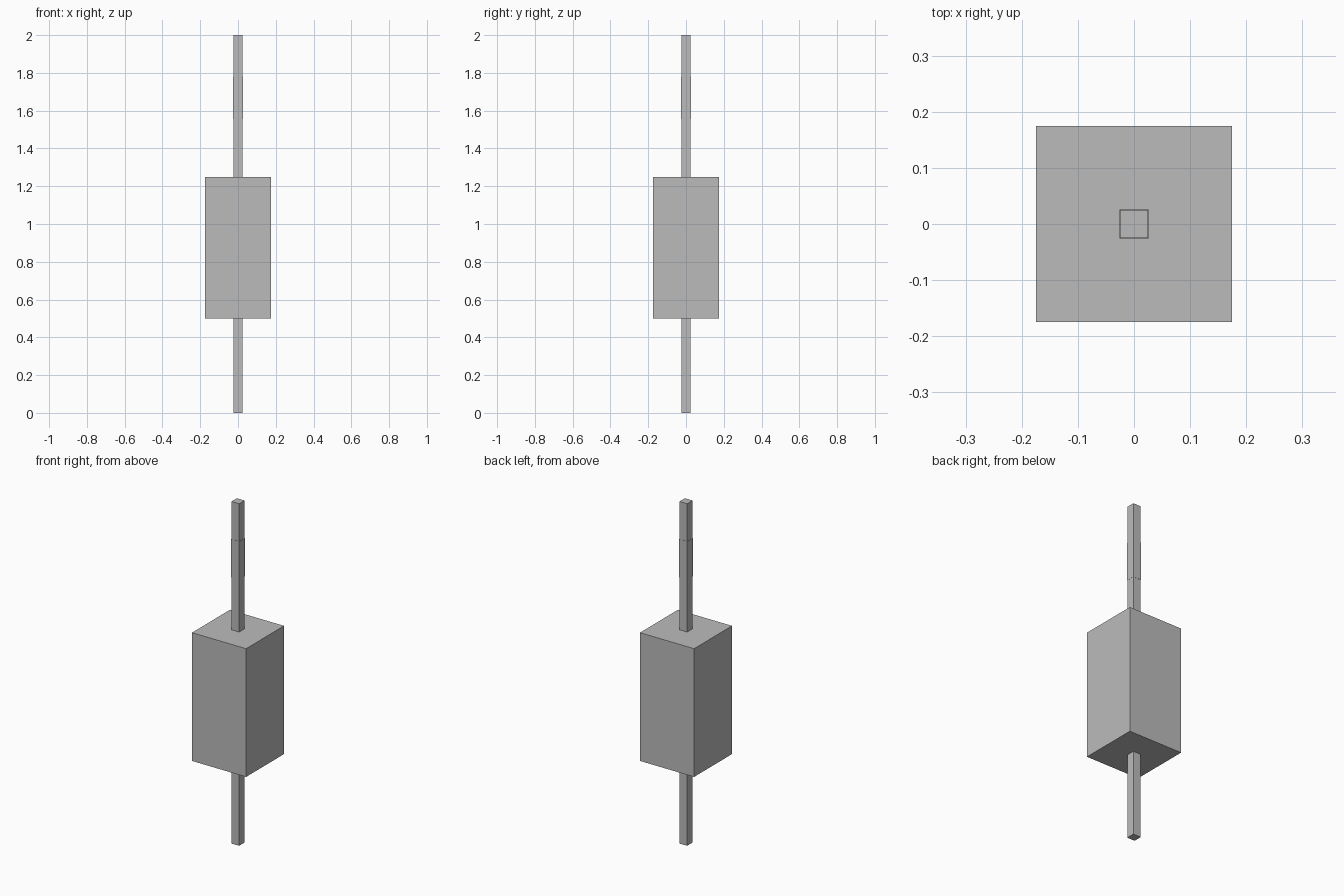
import bpy

cube = bpy.data.objects.get("Cube")
if cube:
    bpy.data.objects.remove(cube, do_unlink=True)

GREY = (0.5, 0.5, 0.5, 1)
grey = bpy.data.materials.new("plain grey")
grey.use_nodes = True
grey.diffuse_color = GREY
grey.node_tree.nodes["Principled BSDF"].inputs["Base Color"].default_value = GREY


def square_block(name, width, bottom, top):
    """Upright square block centred on the z axis."""
    bpy.ops.mesh.primitive_cube_add(size=1, location=(0, 0, (bottom + top) / 2))
    block = bpy.context.object
    block.name = name
    block.scale = (width, width, top - bottom)
    bpy.ops.object.transform_apply(location=False, rotation=False, scale=True)
    block.data.materials.append(grey)
    return block


# Main body and the rods leaving its two ends
square_block("body", 0.35, 0.5, 1.25)
square_block("lower_rod", 0.05, 0, 0.5)
square_block("upper_rod", 0.05, 1.25, 2)

# Thin sleeve around the upper rod
square_block("rod_sleeve", 0.052, 1.555, 1.78)
